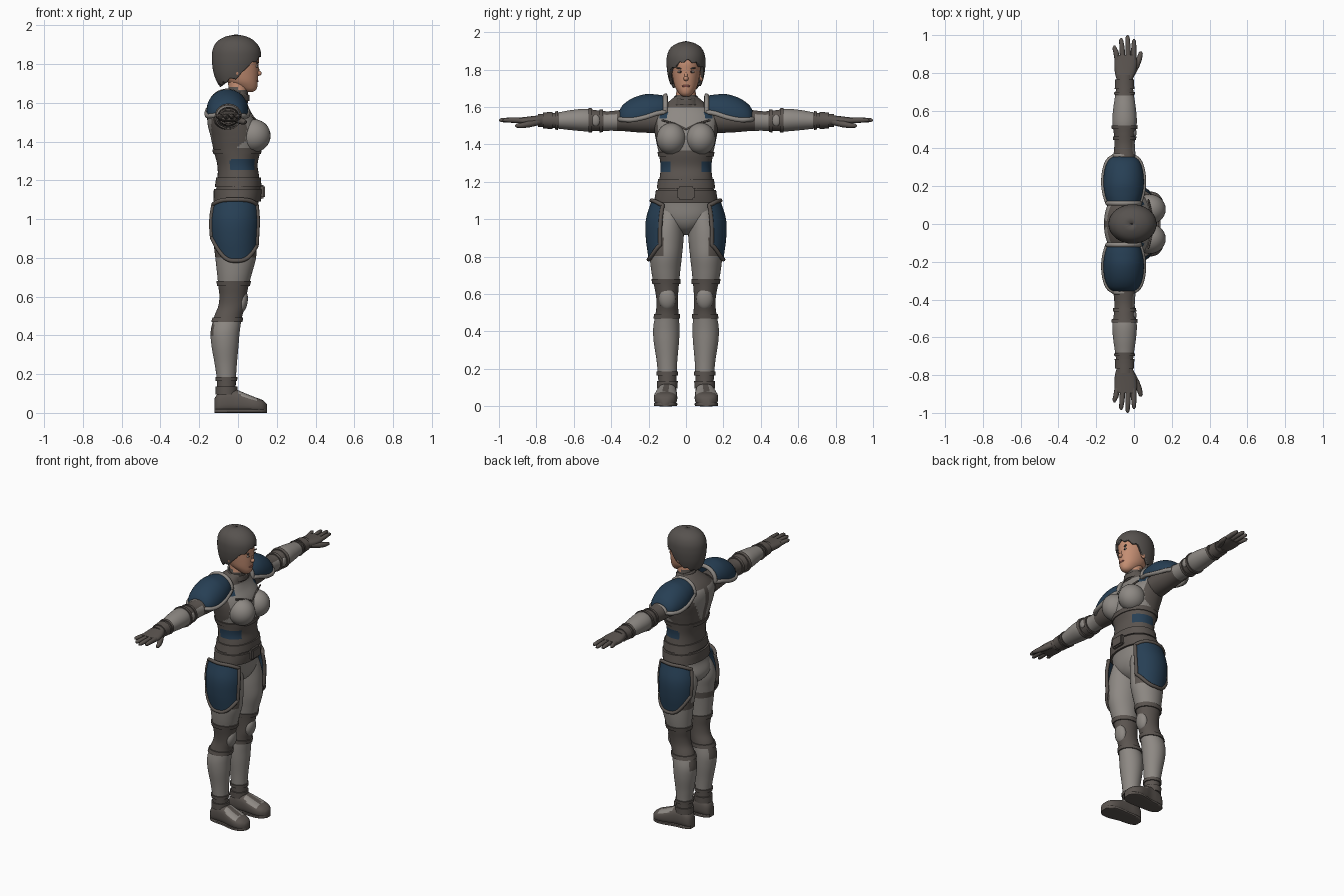
import bpy, bmesh, math
from mathutils import Vector, Matrix, Euler

if "Cube" in bpy.data.objects:
    bpy.data.objects.remove(bpy.data.objects["Cube"])

COLORS = {"light_armor": (0.27, 0.25, 0.23), "dark_suit": (0.105, 0.09, 0.08), "navy_plate": (0.02, 0.05, 0.09),
          "skin": (0.55, 0.27, 0.17), "hair_grey": (0.095, 0.085, 0.078), "lips": (0.30, 0.10, 0.08),
          "eye_white": (0.55, 0.5, 0.45), "eye_dark": (0.03, 0.02, 0.02)}
MATS = {}
for k, c in COLORS.items():
    MATS[k] = bpy.data.materials.new(k)
    MATS[k].diffuse_color = (*c, 1)
L, D, N = "light_armor", "dark_suit", "navy_plate"


def finish(name, bm, col, mirror=False, thick=0):
    """Colour faces by name or rule, smooth, and make the object."""
    bm.normal_update()
    slots = []
    for f in bm.faces:
        k = col if isinstance(col, str) else col(f.calc_center_median(), f.normal)
        if k not in slots:
            slots.append(k)
        f.material_index = slots.index(k)
        f.smooth = True
    for e in bm.edges:
        if len(e.link_faces) == 2 and e.calc_face_angle() > 0.75:
            e.smooth = False
    me = bpy.data.meshes.new(name)
    bm.to_mesh(me)
    bm.free()
    for k in slots:
        me.materials.append(MATS[k])
    ob = bpy.data.objects.new(name, me)
    bpy.context.collection.objects.link(ob)
    if thick:
        ob.modifiers.new("thickness", "SOLIDIFY").thickness = thick
    if mirror:
        m = ob.modifiers.new("mirror", "MIRROR")
        m.use_axis = (False, True, False)
        m.use_mirror_merge = False
    return ob


def section(S, t):
    """Smooth interpolation of cross-sections (t, centre a, centre b, radius a, radius b)."""
    t = min(max(t, S[0][0]), S[-1][0])
    i = next(k for k in range(len(S) - 1) if t <= S[k + 1][0])
    p, q = S[i], S[i + 1]
    o, r = S[max(i - 1, 0)], S[min(i + 2, len(S) - 1)]
    h = q[0] - p[0]
    u = (t - p[0]) / h
    out = []
    for j in range(1, 5):
        m0 = (q[j] - o[j]) / (q[0] - o[0]) * h
        m1 = (r[j] - p[j]) / (r[0] - p[0]) * h
        out.append((2*u**3 - 3*u*u + 1)*p[j] + (u**3 - 2*u*u + u)*m0 + (3*u*u - 2*u**3)*q[j] + (u**3 - u*u)*m1)
    return out


def loft(name, axis, S, col, rows=24, seg=32, t0=None, t1=None, a0=0, a1=360, grow=0, e=2, mirror=False, thick=0):
    """Skin over cross-sections along an axis; t0/t1 may be functions of the angle."""
    t0, t1 = S[0][0] if t0 is None else t0, S[-1][0] if t1 is None else t1
    full = a1 - a0 == 360
    sp = lambda x: math.copysign(abs(x) ** (2 / e), x)
    bm, grid = bmesh.new(), []
    for i in range(rows + 1):
        row = []
        for j in range(seg if full else seg + 1):
            a = math.radians(a0 + (a1 - a0) * j / seg)
            lo, hi = (f(a) if callable(f) else f for f in (t0, t1))
            t = lo + (hi - lo) * i / rows
            ca, cb, ra, rb = section(S, t)
            u, v = ca + (ra + grow) * sp(math.cos(a)), cb + (rb + grow) * sp(math.sin(a))
            row.append(bm.verts.new({"x": (t, u, v), "y": (u, t, v), "z": (u, v, t)}[axis]))
        grid.append(row)
    n = len(grid[0])
    turn = (lambda f: f[::-1]) if axis == "y" else (lambda f: f)
    for i in range(rows):
        for j in range(n if full else n - 1):
            k = (j + 1) % n
            bm.faces.new(turn([grid[i][j], grid[i][k], grid[i + 1][k], grid[i + 1][j]]))
    if full and not thick:
        bm.faces.new(turn(grid[0][::-1]))
        bm.faces.new(turn(grid[-1]))
    edge = grid[0] + [r[-1] for r in grid[1:]] + grid[-1][-2::-1] + [r[0] for r in grid[-2:0:-1]]
    border = [v.co.copy() for v in edge]
    finish(name, bm, col, mirror, thick)
    return border


def tube(name, pts, radii, col, mirror=False, cyclic=False, seg=10):
    """Round tube through points, with one radius or one per point."""
    pts = [Vector(p) for p in pts]
    n = len(pts)
    radii = radii if isinstance(radii, (list, tuple)) else [radii] * n
    bm, rings, nrm = bmesh.new(), [], None
    for i, p in enumerate(pts):
        a = pts[i - 1] if i or cyclic else p
        b = pts[(i + 1) % n] if i < n - 1 or cyclic else p
        t = (b - a).normalized()
        nrm = t.orthogonal() if nrm is None else nrm - t * nrm.dot(t)
        nrm.normalize()
        w = t.cross(nrm)
        rings.append([bm.verts.new(p + radii[i] * (nrm * math.cos(k * math.tau / seg) + w * math.sin(k * math.tau / seg)))
                      for k in range(seg)])
    for i in range(n if cyclic else n - 1):
        r, s = rings[i], rings[(i + 1) % n]
        for k in range(seg):
            bm.faces.new((r[k], r[(k + 1) % seg], s[(k + 1) % seg], s[k]))
    if not cyclic:
        bm.faces.new(rings[0][::-1])
        bm.faces.new(rings[-1])
    finish(name, bm, col, mirror)


def ball(name, c, r, col, mirror=False, rot=(0, 0, 0)):
    bm = bmesh.new()
    bmesh.ops.create_uvsphere(bm, u_segments=28, v_segments=18, radius=1,
                              matrix=Matrix.LocRotScale(Vector(c), Euler(rot), Vector(r)))
    finish(name, bm, col, mirror)


def box(name, c, s, col, mirror=False, bevel=0.008):
    bm = bmesh.new()
    bmesh.ops.create_cube(bm, size=1, matrix=Matrix.LocRotScale(Vector(c), None, Vector(s)))
    bmesh.ops.bevel(bm, geom=bm.edges[:], offset=bevel, segments=2, affect="EDGES")
    finish(name, bm, col, mirror)


# Torso
TORSO = [(.915, -.025, 0, .03, .02), (.95, -.025, 0, .085, .08), (1.0, -.025, 0, .115, .145), (1.08, -.006, 0, .11, .158),
         (1.15, 0, 0, .113, .15), (1.22, .002, 0, .107, .141), (1.28, -.003, 0, .104, .136), (1.35, -.005, 0, .12, .145),
         (1.42, -.01, 0, .13, .16), (1.5, -.03, 0, .128, .172), (1.56, -.045, 0, .108, .165), (1.6, -.04, 0, .088, .125),
         (1.635, -.02, 0, .068, .085), (1.655, -.005, 0, .055, .06)]


def torso_color(c, n):
    y = abs(c.y)
    if c.z < 1.09:
        return L
    if 1.255 < c.z < 1.31 and -.04 < c.x < .085:
        return N
    if 1.54 < c.z < 1.59 and .1 < y < .14 and n.x > 0:
        return N
    if c.z > 1.365 and c.x > 0 and c.z < 1.6 and y < .15:
        return L
    if n.x < -.3 and 1.37 < c.z < 1.58 and .015 < y < .03 + (c.z - 1.37) * .55:
        return L
    return D


loft("torso", "z", TORSO, torso_color, rows=90, seg=72, e=2.2)
ball("chest_plate", (.082, .078, 1.43), (.086, .08, .085), L, True)
tube("chest_seam", [(.075, .13, 1.53), (.092, .06, 1.51), (.104, .0, 1.48)], .005, D, True)
loft("lower_belt", "z", TORSO, D, 6, 48, 1.09, 1.155, grow=.012, e=2.2)
loft("upper_belt", "z", TORSO, D, 6, 48, 1.165, 1.215, grow=.008, e=2.2)
loft("rib_band", "z", TORSO, D, 4, 48, 1.335, 1.36, grow=.006, e=2.2)
box("belt_buckle", (.122, 0, 1.14), (.035, .09, .07), D)
COLLAR = [(1.6, -.01, 0, .062, .07), (1.64, -.003, 0, .054, .058), (1.68, 0, 0, .05, .052), (1.73, -.005, 0, .05, .05)]
loft("neck", "z", COLLAR, lambda c, n: "skin" if c.z > 1.665 + .02 * (c.x < 0) else D, 16, 32)
loft("collar", "z", COLLAR, D, 6, 32, 1.61, lambda a: 1.655 - .015 * math.cos(a), grow=.008, thick=.008)

# Head
HEAD = [(1.655, .06, 0, .015, .015), (1.665, .055, 0, .036, .03), (1.685, .038, 0, .062, .046), (1.71, .022, 0, .08, .06),
        (1.75, .01, 0, .095, .07), (1.79, .006, 0, .1, .076), (1.84, .002, 0, .105, .08), (1.89, -.005, 0, .09, .075),
        (1.925, -.01, 0, .04, .04)]
loft("head", "z", HEAD, "skin", 40, 48)
ball("nose", (.106, 0, 1.752), (.016, .013, .013), "skin")
ball("nose_bridge", (.1, 0, 1.772), (.01, .009, .028), "skin", rot=(0, -.25, 0))
ball("eye", (.096, .031, 1.788), (.006, .015, .006), "eye_white", True, (0, 0, -.35))
ball("iris", (.1, .03, 1.788), (.004, .006, .006), "eye_dark", True, (0, 0, -.35))
ball("eyebrow", (.098, .033, 1.806), (.006, .02, .004), "hair_grey", True, (.15, 0, -.35))
ball("mouth", (.098, 0, 1.712), (.008, .022, .007), "lips")
ball("ear", (-.005, .083, 1.765), (.018, .012, .028), "skin", True)

# Hair
HAIR = [(1.66, -.015, 0, .06, .06), (1.70, -.02, 0, .085, .076), (1.74, -.015, 0, .107, .09), (1.78, -.011, 0, .12, .099),
        (1.83, -.008, 0, .127, .104), (1.88, -.008, 0, .121, .1), (1.92, -.01, 0, .093, .079),
        (1.943, -.01, 0, .05, .042), (1.952, -.01, 0, .004, .004)]
LINE = [(0, 1.85), (25, 1.835), (45, 1.815), (62, 1.80), (78, 1.745), (95, 1.725), (130, 1.70), (181, 1.685)]


def hairline(a):
    d = math.degrees(abs((a + math.pi) % math.tau - math.pi))
    i = next(k for k in range(len(LINE) - 1) if d <= LINE[k + 1][0])
    (p, u), (q, v) = LINE[i], LINE[i + 1]
    return u + (v - u) * (d - p) / (q - p) + .007 * math.sin(13 * a) + .012 * math.sin(a) * (d < 90)


loft("hair", "z", HAIR, "hair_grey", 30, 96, hairline, thick=.016)

# Arms and gloves
ARM = [(.13, -.055, 1.53, .075, .07), (.25, -.05, 1.53, .066, .066), (.35, -.05, 1.528, .06, .056), (.42, -.05, 1.525, .054, .052),
       (.48, -.05, 1.527, .057, .056), (.54, -.05, 1.53, .065, .06), (.61, -.05, 1.53, .06, .054), (.68, -.05, 1.528, .05, .044),
       (.73, -.05, 1.528, .044, .038), (.79, -.05, 1.528, .044, .034)]


def arm_color(c, n):
    if .37 < c.y < .44:
        return L if n.x > -.2 and n.z < .7 else D
    return L if .52 < c.y < .685 else D


loft("arm", "y", ARM, arm_color, 66, 36, mirror=True)
for y0, y1 in ((.445, .462), (.502, .522), (.685, .7), (.715, .765)):
    loft("arm_band", "y", ARM, D, 3, 36, y0, y1, grow=.007, mirror=True)
ball("elbow_pad", (.0, .483, 1.528), (.014, .024, .03), L, True)
PALM = [(.76, -.05, 1.53, .04, .03), (.8, -.047, 1.527, .054, .027), (.85, -.044, 1.525, .06, .023), (.895, -.045, 1.527, .056, .016)]
loft("palm", "y", PALM, D, 10, 28, e=2.5, mirror=True)
for x0, x1, tip in ((-.088, -.104, .945), (-.059, -.068, .985), (-.03, -.034, 1.0), (-.002, 0, .98)):
    m = (.88 + tip) / 2
    tube("finger", [(x0, .87, 1.527), ((x0 + x1) / 2, m, 1.53), (x1, tip - .012, 1.53), (x1, tip, 1.529)],
         [.015, .014, .011, .004], D, True)
tube("thumb", [(-.015, .79, 1.52), (.012, .84, 1.508), (.028, .875, 1.502), (.036, .905, 1.5), (.037, .914, 1.5)],
     [.018, .018, .015, .011, .004], D, True)

# Shoulder plates with raised rims
SHOULDER = [(.11, -.055, 1.585, .085, .075), (.16, -.055, 1.577, .1, .09), (.22, -.055, 1.56, .107, .108),
            (.29, -.055, 1.545, .1, .1), (.34, -.055, 1.542, .078, .066), (.362, -.055, 1.54, .045, .03)]
rim = loft("shoulder_plate", "y", SHOULDER, N, 24, 32, a0=-8, a1=188, mirror=True, thick=.012)
tube("shoulder_rim", rim, .013, L, True, True)

# Legs
LEG = [(.09, -.06, .1, .048, .046), (.17, -.06, .1, .049, .05), (.25, -.063, .102, .057, .056), (.35, -.067, .105, .07, .068),
       (.42, -.066, .105, .075, .07), (.5, -.05, .101, .072, .061), (.55, -.032, .1, .07, .057), (.6, -.026, .102, .07, .06),
       (.65, -.024, .105, .077, .067), (.72, -.018, .108, .09, .077), (.8, -.012, .108, .105, .086), (.88, -.015, .105, .112, .091),
       (.95, -.022, .1, .117, .09), (1.02, -.02, .088, .105, .08), (1.08, -.01, .08, .08, .06)]


def leg_color(c, n):
    if c.z < .18 or .48 < c.z < .66:
        return D
    if c.z > .8 and c.y > .125:
        return D
    if c.z < .48 and n.x < -.8 and c.z > .4:
        return D
    if .8 < c.z < .84 and n.x < 0:
        return D
    return L


loft("leg", "z", LEG, leg_color, 100, 40, mirror=True)
for z0, z1 in ((.655, .68), (.468, .492), (.165, .185)):
    loft("leg_band", "z", LEG, D, 3, 40, z0, z1, grow=.007, mirror=True)
ball("knee_pad", (.022, .1, .575), (.028, .044, .06), L, True, (0, .15, 0))

# Hip plates with raised rims
HIP = [(.78, -.012, .105, .108, .094), (.9, -.018, .104, .122, .111), (1.0, -.018, .1, .126, .114), (1.1, -.015, .092, .114, .092)]
rim = loft("hip_plate", "z", HIP, N, 26, 32, lambda a: .785 + (.09 if math.cos(a) > 0 else .14) * abs(math.cos(a)) ** 3,
           lambda a: 1.1 - .03 * math.cos(a) ** 4, 18, 162, mirror=True, thick=.012)
tube("hip_rim", rim, .011, D, True, True)

# Boots
FOOT = [(-.12, .1, .04, .025, .036), (-.105, .1, .05, .04, .05), (-.06, .1, .062, .05, .062), (-.01, .102, .06, .053, .06),
        (.04, .107, .05, .06, .05), (.09, .11, .04, .062, .04), (.13, .11, .032, .048, .032), (.15, .11, .024, .022, .02)]
loft("boot", "x", FOOT, lambda c, n: L if n.z > .55 and .0 < c.x < .1 and abs(c.y - .106) > .012 else D, 36, 36, e=2.6, mirror=True)
SOLE = [(x, cy, .01, ry, .01) for x, cy, cz, ry, rz in FOOT]
loft("boot_sole", "x", SOLE, D, 20, 24, grow=.0, e=6, mirror=True)
loft("ankle_cuff", "z", LEG, D, 4, 32, .095, .135, grow=.008, mirror=True)

for m in bpy.data.materials:
    if m.users and not m.is_grease_pencil:
        m.use_nodes = True
        m.node_tree.nodes["Principled BSDF"].inputs["Base Color"].default_value = m.diffuse_color
